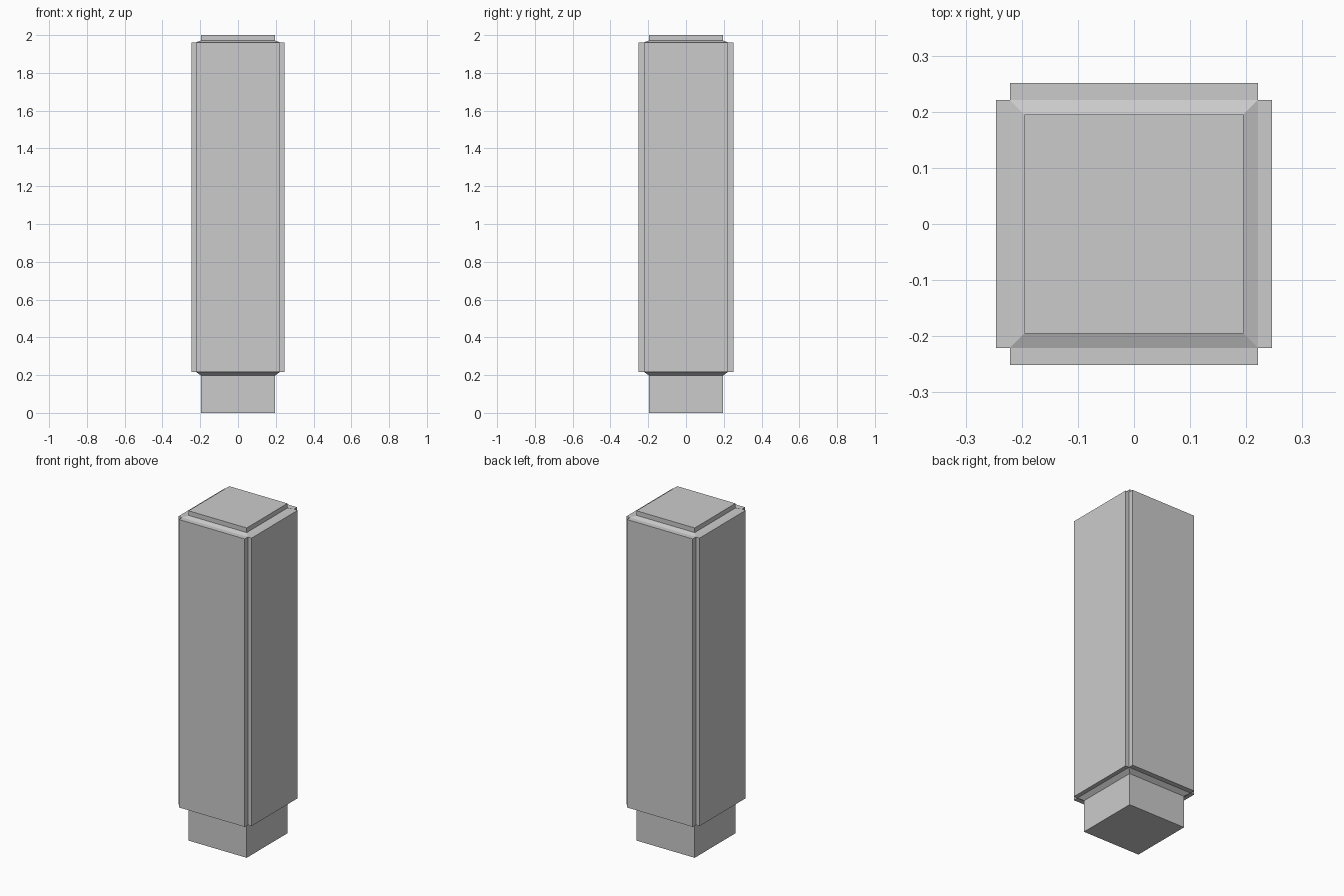
import bpy, bmesh

if "Cube" in bpy.data.objects:
    bpy.data.objects.remove(bpy.data.objects["Cube"])


def loft(name, rings):
    """Closed solid through centred rectangular rings (half_x, half_y, z)."""
    bm = bmesh.new()
    loops = [[bm.verts.new((sx * hx, sy * hy, z))
              for sx, sy in ((-1, -1), (1, -1), (1, 1), (-1, 1))]
             for hx, hy, z in rings]
    for a, b in zip(loops, loops[1:]):
        for i in range(4):
            j = (i + 1) % 4
            bm.faces.new((a[i], a[j], b[j], b[i]))
    bm.faces.new(loops[0][::-1])
    bm.faces.new(loops[-1])
    mesh = bpy.data.meshes.new(name)
    bm.to_mesh(mesh)
    bm.free()
    obj = bpy.data.objects.new(name, mesh)
    bpy.context.collection.objects.link(obj)
    return obj


CORE, BODY = 0.195, 0.221
Z0, Z1 = 0.216, 1.962

# Square core showing as foot and cap
loft("core", [(CORE, CORE, 0), (CORE, CORE, 2)])

# Wider shaft with sloped shoulders meeting the core
loft("shaft", [(CORE, CORE, 0.197), (BODY, BODY, Z0),
               (BODY, BODY, Z1), (CORE, CORE, 1.972)])

# Raised cladding panels on the four sides, leaving notched corners
for name, axis, reach in (("front_panel", 1, -0.2515), ("back_panel", 1, 0.2515),
                          ("left_panel", 0, -0.246), ("right_panel", 0, 0.246)):
    half = (abs(reach) - BODY) / 2
    size = [BODY, BODY]
    size[axis] = half
    panel = loft(name, [(*size, Z0), (*size, Z1)])
    panel.location[axis] = (BODY + half) * (1 if reach > 0 else -1)
